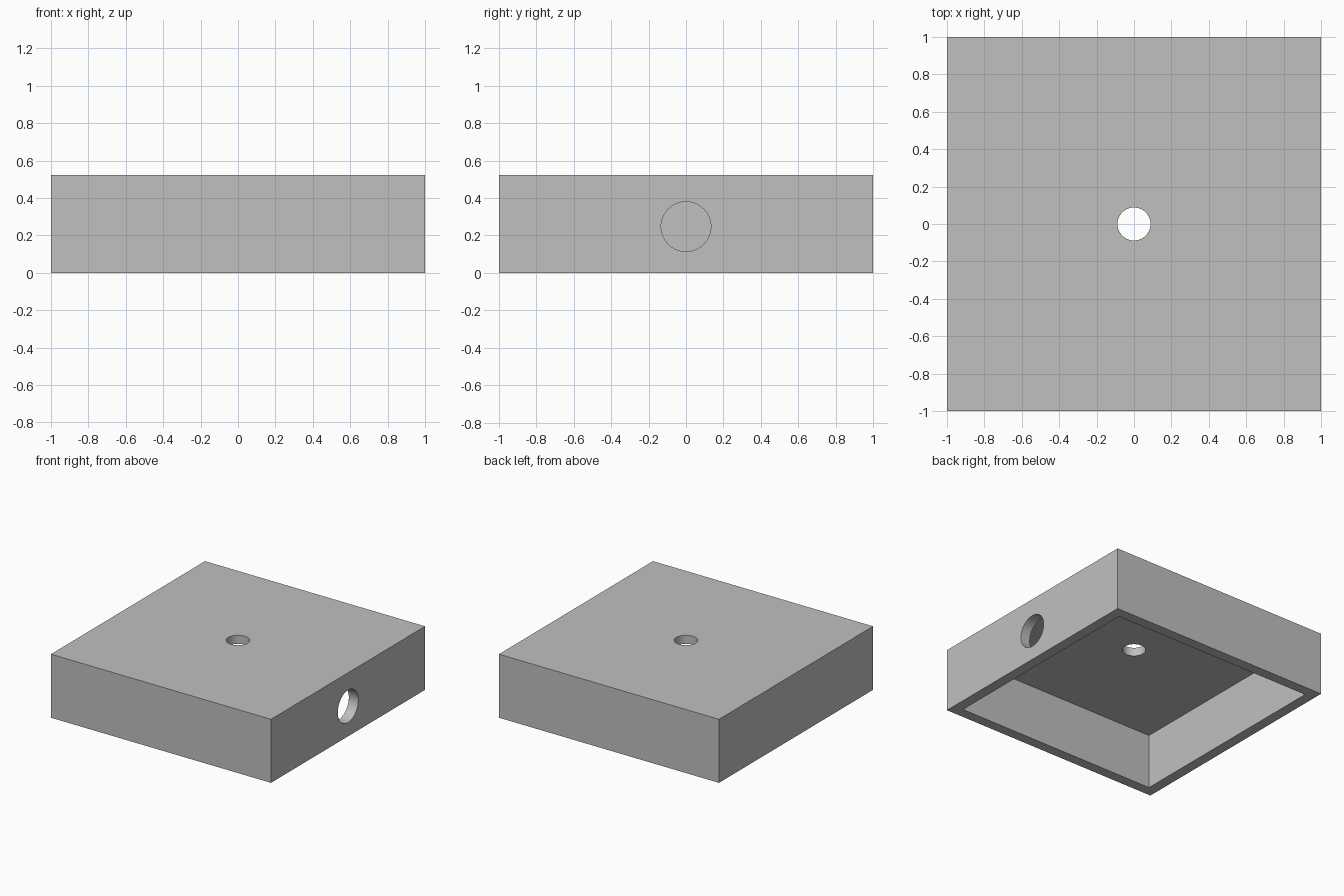
import bpy
import math

cube = bpy.data.objects.get("Cube")
if cube:
    bpy.data.objects.remove(cube, do_unlink=True)

HEIGHT, WALL, ROOF = 0.522, 0.086, 0.07

grey = bpy.data.materials.new("light_grey")
grey.use_nodes = True
colour = (0.527, 0.527, 0.527, 1)
grey.diffuse_color = colour
grey.node_tree.nodes["Principled BSDF"].inputs["Base Color"].default_value = colour


def box(name, size, z_low, z_high):
    bpy.ops.mesh.primitive_cube_add(size=1, location=(0, 0, (z_low + z_high) / 2))
    ob = bpy.context.object
    ob.name = name
    ob.scale = (size, size, z_high - z_low)
    bpy.ops.object.transform_apply(location=True, rotation=True, scale=True)
    ob.data.materials.append(grey)
    return ob


def drill(name, radius, depth, location, rotation=(0, 0, 0)):
    bpy.ops.mesh.primitive_cylinder_add(vertices=64, radius=radius, depth=depth,
                                        location=location, rotation=rotation)
    ob = bpy.context.object
    ob.name = name
    ob.data.materials.append(grey)
    return ob


# Square lid, open underneath
lid = box("lid_shell", 2, 0, HEIGHT)

# Cavity, round hole through the roof, round hole through the left wall
cutters = [
    box("cavity_cutter", 2 - 2 * WALL, -0.2, HEIGHT - ROOF),
    drill("roof_hole_cutter", 0.088, 0.3, (0, 0, HEIGHT)),
    drill("side_hole_cutter", 0.133, 0.4, (1, 0, 0.247), (0, math.pi / 2, 0)),
]
bpy.context.view_layer.update()
for cutter in cutters:
    cut = lid.modifiers.new(cutter.name, 'BOOLEAN')
    cut.operation = 'DIFFERENCE'
    cut.solver = 'EXACT'
    cut.object = cutter

# Apply the cuts and drop the cutters
bpy.ops.object.select_all(action='DESELECT')
lid.select_set(True)
bpy.context.view_layer.objects.active = lid
for cutter in cutters:
    bpy.ops.object.modifier_apply(modifier=cutter.name)
    bpy.data.objects.remove(cutter, do_unlink=True)
bpy.ops.object.shade_smooth_by_angle(angle=math.radians(30))
